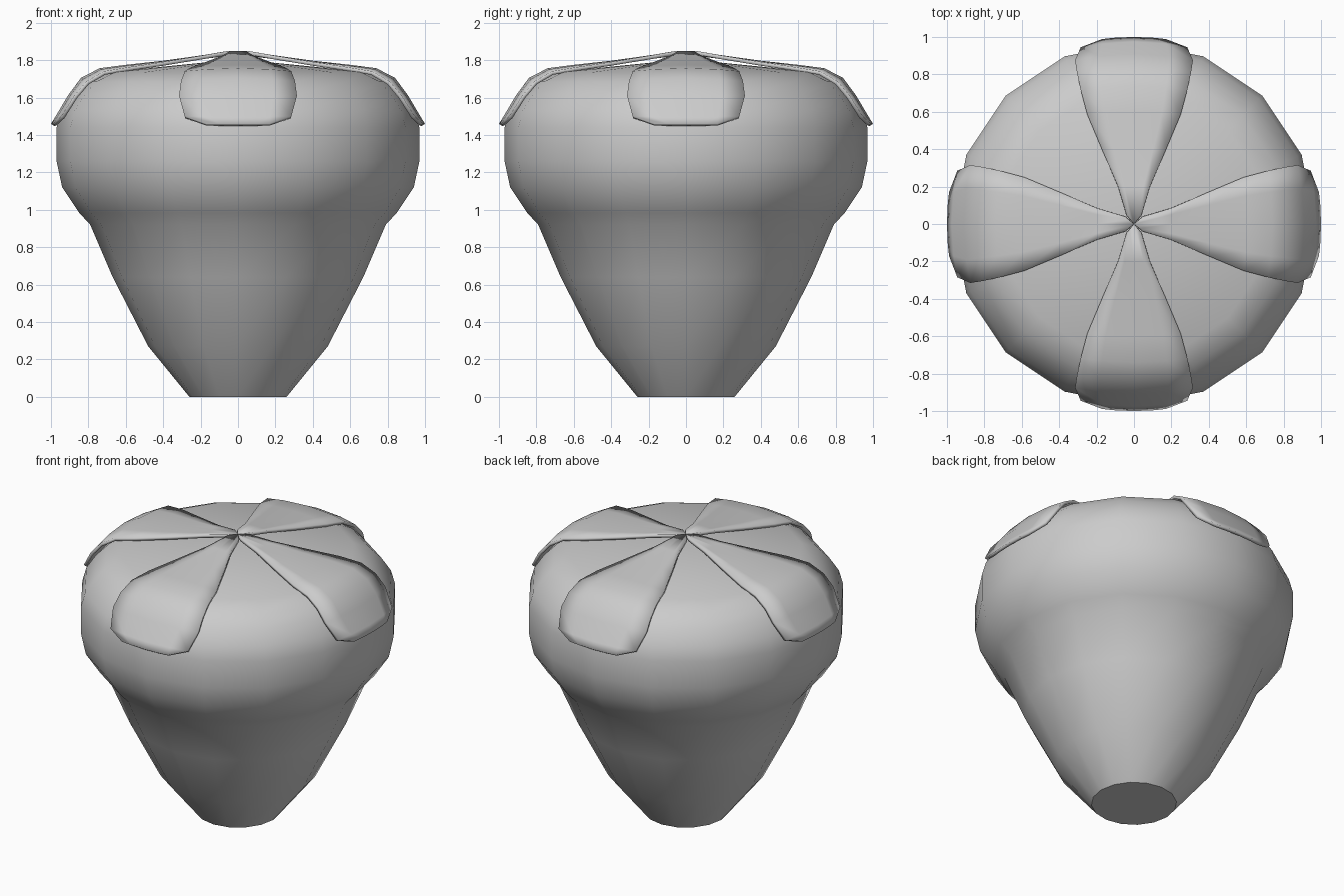
import bpy, bmesh, math

if "Cube" in bpy.data.objects:
    bpy.data.objects.remove(bpy.data.objects["Cube"])


def finish(name, bm):
    bmesh.ops.recalc_face_normals(bm, faces=bm.faces)
    me = bpy.data.meshes.new(name)
    bm.to_mesh(me)
    bm.free()
    ob = bpy.data.objects.new(name, me)
    bpy.context.collection.objects.link(ob)
    bpy.ops.object.select_all(action='DESELECT')
    ob.select_set(True)
    bpy.context.view_layer.objects.active = ob
    return ob


# Fruit body: 16-sided lathe with a bulging upper half and shallow cone top
profile = [(0.26, 0), (0.48, 0.27), (0.67, 0.64), (0.79, 0.92), (0.85, 0.985),
           (0.94, 1.12), (0.97, 1.26), (0.97, 1.44), (0.945, 1.53),
           (0.885, 1.62), (0.82, 1.685), (0.71, 1.735)]
SIDES = 16
bm = bmesh.new()
rings = []
for r, z in profile:
    rings.append([bm.verts.new((r * math.cos(2 * math.pi * i / SIDES),
                                r * math.sin(2 * math.pi * i / SIDES), z))
                  for i in range(SIDES)])
for a, b in zip(rings, rings[1:]):
    for i in range(SIDES):
        j = (i + 1) % SIDES
        bm.faces.new((a[i], a[j], b[j], b[i]))
bm.faces.new(rings[0][::-1])
peak = bm.verts.new((0, 0, 1.805))
for i in range(SIDES):
    bm.faces.new((rings[-1][i], rings[-1][(i + 1) % SIDES], peak))
finish("body", bm)
bpy.ops.object.shade_smooth_by_angle(angle=math.radians(40))

# Four drooping leaves: rows of (distance out, height, half width)
rows = [(0.0, 1.85, 0.04), (0.2, 1.825, 0.085), (0.4, 1.797, 0.17),
        (0.6, 1.775, 0.25), (0.74, 1.757, 0.285), (0.84, 1.705, 0.305),
        (0.91, 1.61, 0.315), (0.975, 1.50, 0.285), (1.0, 1.46, 0.17)]
steps = [-1, -0.6, 0, 0.6, 1]
for k, side in enumerate(("right", "back", "left", "front")):
    c, s = math.cos(k * math.pi / 2), math.sin(k * math.pi / 2)
    bm = bmesh.new()
    grid = []
    for x, z, w in rows:
        line = []
        for t in steps:
            y = w * t
            # inner end is a point; edges bend back and down round the body
            px = x - 0.38 * y * y * x + (0.05 * abs(t) if x == 0 else 0)
            pz = z - (0.2 * y * y if 0.1 < x < 0.9 else 0)
            line.append(bm.verts.new((c * px - s * y, s * px + c * y, pz)))
        grid.append(line)
    for a, b in zip(grid, grid[1:]):
        for i in range(len(steps) - 1):
            bm.faces.new((a[i], b[i], b[i + 1], a[i + 1]))
    ob = finish("leaf_" + side, bm)
    bpy.ops.object.shade_smooth_by_angle(angle=math.radians(40))
    mod = ob.modifiers.new("thickness", 'SOLIDIFY')
    mod.thickness = 0.02
    mod.offset = -1
